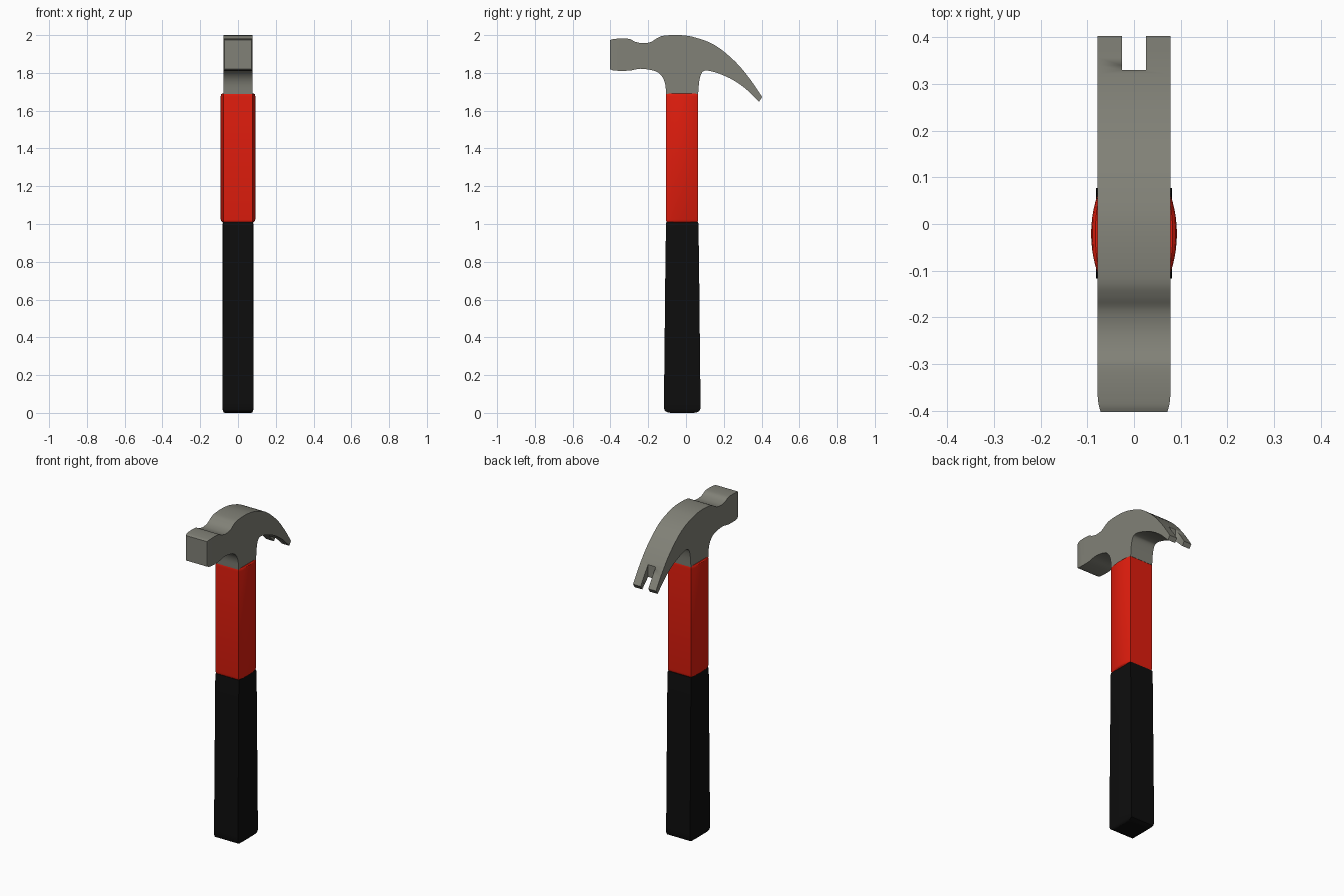
import bpy, bmesh, math
from mathutils import Vector

if "Cube" in bpy.data.objects:
    bpy.data.objects.remove(bpy.data.objects["Cube"])


def finish(name, bm, color, angle=30):
    bmesh.ops.recalc_face_normals(bm, faces=bm.faces)
    mesh = bpy.data.meshes.new(name)
    bm.to_mesh(mesh)
    bm.free()
    obj = bpy.data.objects.new(name, mesh)
    bpy.context.collection.objects.link(obj)
    if color:
        mat = bpy.data.materials.new(name + "_colour")
        mat.diffuse_color = (*color, 1)
        mat.use_nodes = True
        mat.node_tree.nodes["Principled BSDF"].inputs["Base Color"].default_value = mat.diffuse_color
        mesh.materials.append(mat)
    bpy.ops.object.select_all(action='DESELECT')
    bpy.context.view_layer.objects.active = obj
    obj.select_set(True)
    bpy.ops.object.shade_smooth_by_angle(angle=math.radians(angle))
    return obj


def spline(pts, steps=4):
    # Smooth curve through the given points
    p = [Vector(q) for q in pts]
    p = [2 * p[0] - p[1]] + p + [2 * p[-1] - p[-2]]
    out = []
    for a, b, c, d in zip(p, p[1:], p[2:], p[3:]):
        for i in range(steps):
            t = i / steps
            out.append(0.5 * (2 * b + (c - a) * t + (2 * a - 5 * b + 4 * c - d) * t * t
                              + (3 * b - a - 3 * c + d) * t ** 3))
    return out + [p[-2]]


def section(z, y0, y1, edge, bulge, n=10):
    # Flat front and back, bulging left and right sides
    side = []
    for i in range(n + 1):
        t = i / n
        side.append(Vector((edge + bulge * 4 * t * (1 - t), y0 + (y1 - y0) * t, z)))
    return side + [Vector((-v.x, v.y, v.z)) for v in reversed(side)]


def loft(name, rings, color):
    bm = bmesh.new()
    loops = [[bm.verts.new(v) for v in r] for r in rings]
    n = len(loops[0])
    for a, b in zip(loops, loops[1:]):
        for i in range(n):
            bm.faces.new((a[i], a[(i + 1) % n], b[(i + 1) % n], b[i]))
    bm.faces.new(loops[0])
    bm.faces.new(loops[-1])
    return finish(name, bm, color)


# Head: smooth side profile (y, z) extruded across x
top = [(-.403, 1.973), (-.385, 1.979), (-.34, 1.982), (-.297, 1.979), (-.27, 1.965),
       (-.228, 1.957), (-.185, 1.964), (-.154, 1.983), (-.117, 1.997), (-.03, 2.0),
       (.05, 1.987), (.154, 1.946), (.26, 1.86), (.34, 1.765), (.403, 1.672)]
claw_under = [(.387, 1.648), (.313, 1.718), (.233, 1.771), (.154, 1.803),
              (.106, 1.812), (.083, 1.80), (.07, 1.755), (.064, 1.688)]
neck_front = [(-.105, 1.688), (-.111, 1.745), (-.13, 1.785), (-.165, 1.81),
              (-.24, 1.822), (-.30, 1.812), (-.376, 1.812), (-.403, 1.82)]
outline = spline(top) + spline(claw_under) + spline(neck_front)
bm = bmesh.new()
face = bm.faces.new([bm.verts.new((-.078, p.x, p.y)) for p in outline])
ext = bmesh.ops.extrude_face_region(bm, geom=[face])
bmesh.ops.translate(bm, vec=(.156, 0, 0),
                    verts=[v for v in ext["geom"] if isinstance(v, bmesh.types.BMVert)])
# Rounded corners around the striking face
for y in (-.365, -.385):
    bmesh.ops.bisect_plane(bm, geom=bm.verts[:] + bm.edges[:] + bm.faces[:],
                           plane_co=(0, y, 0), plane_no=(0, 1, 0))
for v in bm.verts:
    if v.co.y < -.365:
        v.co.x *= 1 - .085 * ((-.365 - v.co.y) / .038) ** 2
head = finish("hammer_head", bm, (.22, .22, .185))

# Claw slot
bm = bmesh.new()
bmesh.ops.create_cube(bm, size=1)
for v in bm.verts:
    v.co = Vector((v.co.x * .052, .43 + v.co.y * .2, 1.7 + v.co.z * .5))
slot = finish("claw_slot_cutter", bm, None)
cut = head.modifiers.new("slot", 'BOOLEAN')
cut.operation = 'DIFFERENCE'
cut.object = slot
bpy.context.view_layer.objects.active = head
bpy.ops.object.modifier_apply(modifier="slot")
bpy.data.objects.remove(slot)

# Red upper shaft with softened ends
loft("shaft", [section(z, -.106 + d, .064 - d, .078 - d, b) for z, d, b in
               [(1.008, .006, .008), (1.013, .002, .011), (1.024, 0, .014),
                (1.676, 0, .014), (1.687, .001, .012), (1.692, .003, .008)]],
     (.75, .012, .004))

# Black grip, flaring towards a rounded butt
loft("grip", [section(z, -.02 - w, -.02 + w, e, .001) for z, w, e in
              [(0, .06, .07), (.003, .078, .075), (.01, .091, .079), (.025, .097, .081),
               (.05, .097, .081), (.3, .094, .081), (.7, .09, .08), (1.0, .086, .08),
               (1.01, .084, .078)]],
     (.004, .004, .004))
